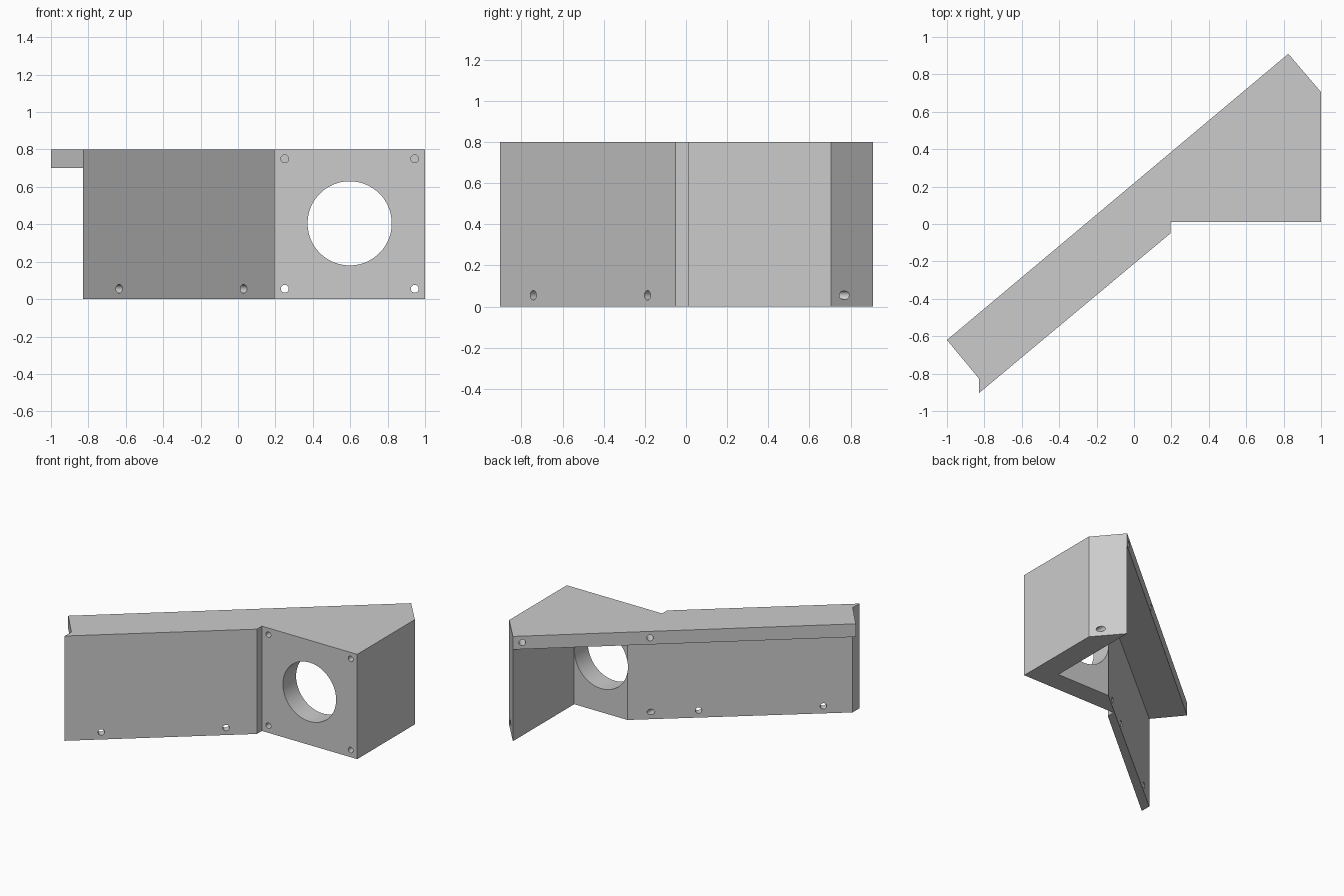
import bpy, bmesh
from mathutils import Vector

if "Cube" in bpy.data.objects:
    bpy.data.objects.remove(bpy.data.objects["Cube"], do_unlink=True)

TOP, PLATE_Z = 0.8, 0.7

grey = bpy.data.materials.new("light_grey")
grey.use_nodes = True
colour = (0.6, 0.6, 0.6, 1)
grey.diffuse_color = colour
grey.node_tree.nodes["Principled BSDF"].inputs["Base Color"].default_value = colour


def prism(name, outline, z0, z1):
    """Extrude a plan outline between two heights."""
    bm = bmesh.new()
    face = bm.faces.new([bm.verts.new((x, y, z0)) for x, y in outline])
    ext = bmesh.ops.extrude_face_region(bm, geom=[face])["geom"]
    verts = [g for g in ext if isinstance(g, bmesh.types.BMVert)]
    bmesh.ops.translate(bm, vec=(0, 0, z1 - z0), verts=verts)
    bmesh.ops.recalc_face_normals(bm, faces=bm.faces)
    mesh = bpy.data.meshes.new(name)
    bm.to_mesh(mesh)
    bm.free()
    mesh.materials.append(grey)
    ob = bpy.data.objects.new(name, mesh)
    bpy.context.collection.objects.link(ob)
    return ob


def drill(ob, start, direction, length, radius, segments=24):
    """Cut a round hole from start along direction."""
    d = Vector(direction).normalized()
    centre = Vector(start) + d * (length / 2 - 0.03)
    bpy.ops.mesh.primitive_cylinder_add(
        vertices=segments, radius=radius, depth=length + 0.06, location=centre,
        rotation=d.to_track_quat("Z", "Y").to_euler())
    cutter = bpy.context.object
    cutter.hide_render = True
    cutter.data.materials.append(grey)
    mod = ob.modifiers.new("hole", "BOOLEAN")
    mod.operation, mod.solver, mod.object = "DIFFERENCE", "EXACT", cutter
    bpy.context.view_layer.objects.active = ob
    bpy.ops.object.modifier_apply(modifier=mod.name)
    bpy.data.objects.remove(cutter, do_unlink=True)


# Plan outlines: the front edge is shared by the top plate and the walls
front_edge = [(-0.83, -0.905), (0.195, -0.05), (0.195, 0.01), (1, 0.01),
              (1, 0.705), (0.825, 0.91)]
top_plate = prism("top_plate", front_edge + [(-1, -0.62), (-0.83, -0.825)],
                  PLATE_Z, TOP)
walls = prism("walls", front_edge + [(0.825, 0.17), (0.375, 0.17), (-0.83, -0.825)],
              0, PLATE_Z)

# Large round opening in the front wall
drill(walls, (0.597, 0.01, 0.405), (0, 1, 0), 0.17, 0.225, 64)

# Screw holes at the corners of the front wall
for x, reach in ((0.25, 0.2), (0.945, 0.9)):
    drill(walls, (x, 0.01, 0.055), (0, 1, 0), reach, 0.021)
    drill(top_plate, (x, 0.01, 0.75), (0, 1, 0), 0.17, 0.021)

# Screw holes square to the slanted wall and to the back edge of the plate
inward = Vector((-0.64, 0.77, 0))
for x, y in ((-0.635, -0.742), (0.03, -0.187)):
    drill(walls, (x, y, 0.055), inward, 0.1, 0.023)
for x, y in ((0.775, 0.868), (0.095, 0.298)):
    drill(top_plate, (x, y, 0.75), -inward, 0.17, 0.023)

# Smooth the holes, keep the panels crisp
for ob in (top_plate, walls):
    bpy.ops.object.select_all(action="DESELECT")
    ob.select_set(True)
    bpy.context.view_layer.objects.active = ob
    bpy.ops.object.shade_smooth_by_angle()
